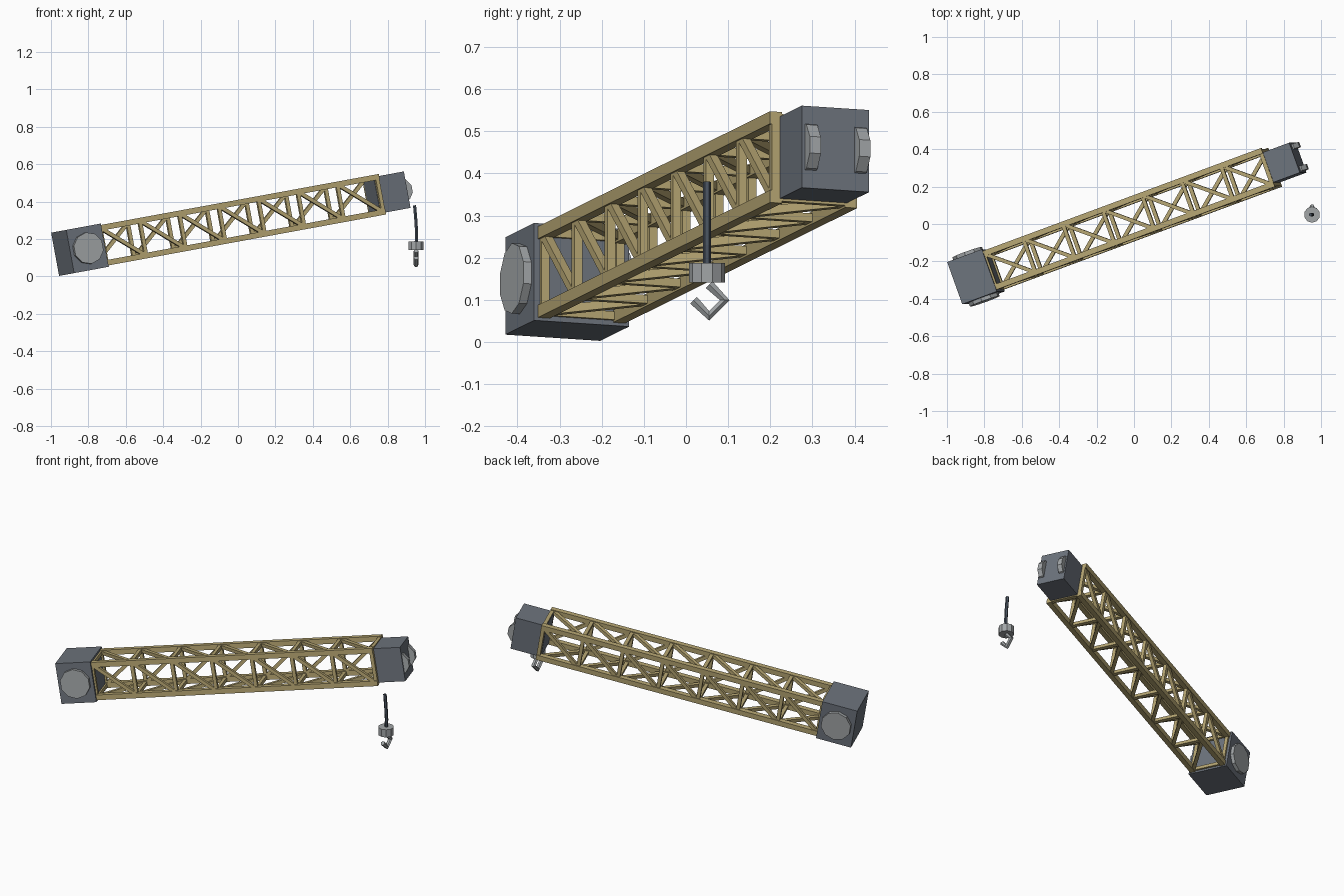
import bpy, bmesh, math
from mathutils import Matrix, Vector

if "Cube" in bpy.data.objects:
    bpy.data.objects.remove(bpy.data.objects["Cube"])

# Boom frame: local x runs along the boom, y across it, z up through it
BOOM = (Matrix.Translation((-0.845, -0.282, 0.1425))
        @ Matrix.Rotation(math.radians(-10.4), 4, 'Y')
        @ Matrix.Rotation(math.radians(20), 4, 'Z'))


def material(name, rgb):
    m = bpy.data.materials.new(name)
    m.diffuse_color = (*rgb, 1)
    m.use_nodes = True
    m.node_tree.nodes["Principled BSDF"].inputs["Base Color"].default_value = m.diffuse_color
    return m


TAN = material("tan_paint", (0.47, 0.38, 0.17))
SLATE = material("slate_paint", (0.15, 0.17, 0.20))
STEEL = material("steel", (0.36, 0.38, 0.39))
ROPE = material("dark_rope", (0.07, 0.09, 0.12))


def finish(name, bm, mat, frame=Matrix()):
    me = bpy.data.meshes.new(name)
    bm.to_mesh(me)
    bm.free()
    ob = bpy.data.objects.new(name, me)
    bpy.context.collection.objects.link(ob)
    ob.matrix_world = frame
    me.materials.append(mat)
    return ob


def add_box(bm, center, size):
    bmesh.ops.create_cube(bm, size=1, matrix=Matrix.Translation(center)
                          @ Matrix.Diagonal((*size, 1)))


def add_beam(bm, p, q, w):
    p, q = Vector(p), Vector(q)
    x = (q - p).normalized()
    side = Vector((0, 0, 1)) if abs(x.z) < 0.1 else Vector((0, 1, 0))
    y = side.cross(x).normalized()
    rot = Matrix((x, y, x.cross(y))).transposed().to_4x4()
    bmesh.ops.create_cube(bm, size=1, matrix=Matrix.Translation((p + q) / 2) @ rot
                          @ Matrix.Diagonal(((q - p).length, w, w, 1)))


def disc(name, center, radius, depth, sides, mat, frame, across=True):
    bm = bmesh.new()
    m = Matrix.Translation(center)
    if across:
        m = m @ Matrix.Rotation(math.radians(90), 4, 'X')
    bmesh.ops.create_cone(bm, cap_ends=True, segments=sides, radius1=radius,
                          radius2=radius, depth=depth, matrix=m)
    return finish(name, bm, mat, frame)


def tube(name, points, radius, resolution, mat):
    cu = bpy.data.curves.new(name, 'CURVE')
    cu.dimensions = '3D'
    cu.bevel_depth, cu.bevel_resolution, cu.use_fill_caps = radius, resolution, True
    sp = cu.splines.new('POLY')
    sp.points.add(len(points) - 1)
    for pt, co in zip(sp.points, points):
        pt.co = (*co, 1)
    sp.use_smooth = False
    cu.materials.append(mat)
    ob = bpy.data.objects.new(name, cu)
    bpy.context.collection.objects.link(ob)
    return ob


# Base and head blocks
for name, x, size in (("boom_base", 0, (0.20, 0.24, 0.235)),
                      ("boom_head", 1.775, (0.174, 0.17, 0.198))):
    bm = bmesh.new()
    add_box(bm, (x, 0, 0), size)
    finish(name, bm, SLATE, BOOM)

# Pivot discs on the base, sheaves on the head
for s, side in ((-1, "right"), (1, "left")):
    disc(f"pivot_disc_{side}", (0, s * 0.12, 0), 0.085, 0.04, 10, STEEL, BOOM)
    disc(f"head_sheave_{side}", (1.832, s * 0.0625, 0), 0.065, 0.028, 10, STEEL, BOOM)

# Four corner chords
R, X0, X1, BAYS = 0.095, 0.1, 1.7, 7
corners = [(-R, -R), (-R, R), (R, R), (R, -R)]
bm = bmesh.new()
for y, z in corners:
    add_box(bm, ((X0 + X1) / 2, y, z), (X1 - X0 + 0.02, 0.03, 0.03))
finish("boom_chords", bm, TAN, BOOM)

# Lattice: a square ring at each node and one diagonal per side in each bay
bm = bmesh.new()
step = (X1 - X0) / BAYS
for i in range(BAYS + 1):
    x = X0 + i * step
    for k in range(4):
        a, b = corners[k], corners[(k + 1) % 4]
        add_beam(bm, (x, *a), (x, *b), 0.02)
        if i < BAYS:
            add_beam(bm, (x, *b), (x + step, *a), 0.02)
finish("boom_lattice", bm, TAN, BOOM)

# Hanging rope, hook block and hook
HX, HY = 0.952, 0.05
tube("hoist_rope", [(0.944, HY, 0.38), (0.951, HY, 0.30), (0.955, HY, 0.23),
                    (HX, HY, 0.16)], 0.0095, 1, ROPE)
disc("hook_block", (HX, HY, 0.164), 0.043, 0.046, 10, STEEL, Matrix(), across=False)
arc = [math.radians(90 - 90 * i) for i in range(4)]
tube("hook", [(HX, HY + 0.005 + 0.037 * math.cos(a), 0.099 + 0.037 * math.sin(a))
              for a in arc], 0.013, 1, STEEL)
